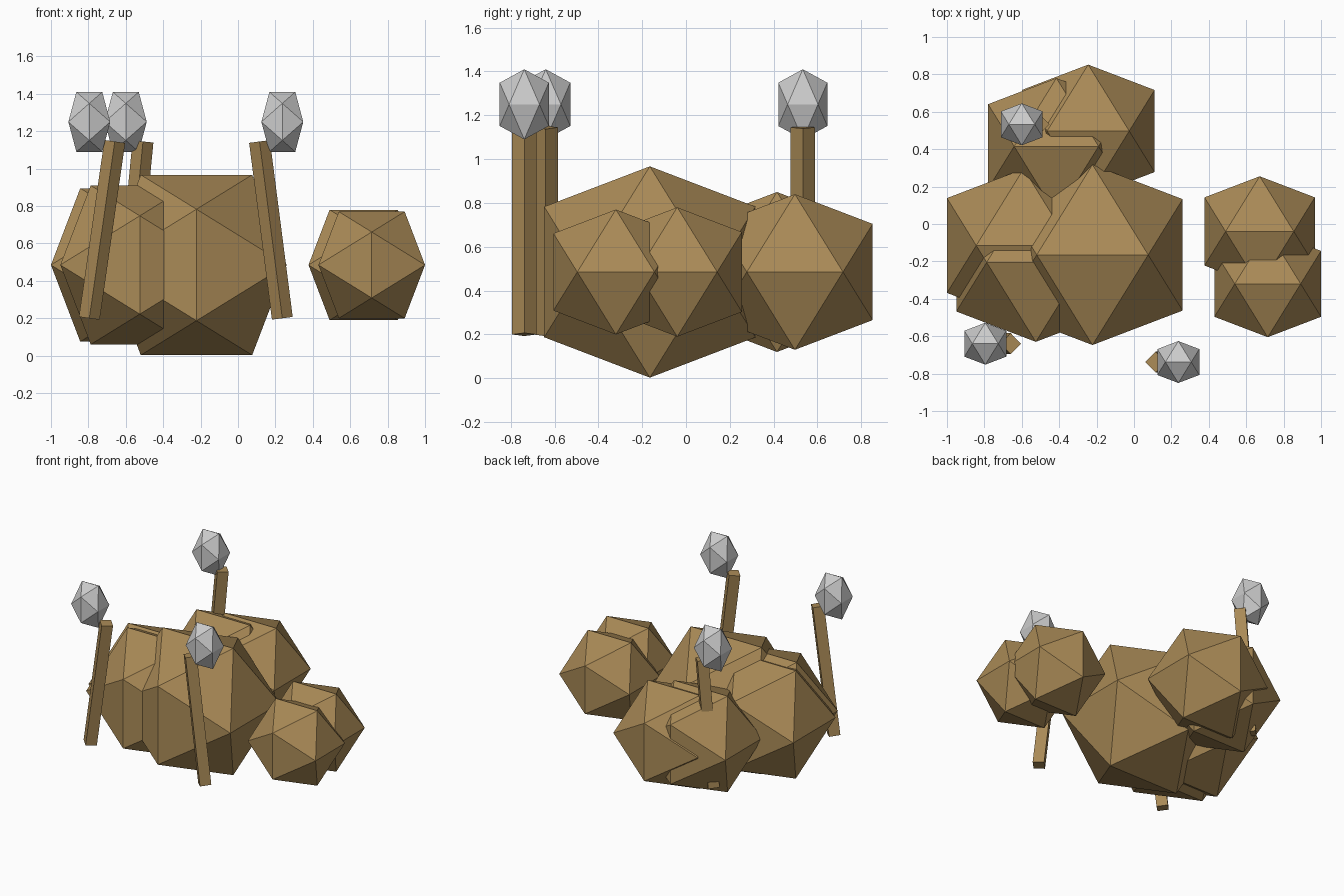
import bpy, math
from mathutils import Vector, Matrix

if "Cube" in bpy.data.objects:
    bpy.data.objects.remove(bpy.data.objects["Cube"])

PHI = (1 + 5 ** 0.5) / 2


def material(name, rgb):
    m = bpy.data.materials.new(name)
    m.diffuse_color = (*rgb, 1)
    m.use_nodes = True
    m.node_tree.nodes["Principled BSDF"].inputs["Base Color"].default_value = m.diffuse_color
    return m


BROWN = material("earthy brown", (0.40, 0.255, 0.094))
GREY = material("pale grey", (0.60, 0.60, 0.60))


def add_object(name, verts, faces, mat):
    mesh = bpy.data.meshes.new(name)
    mesh.from_pydata(verts, [], faces)
    mesh.materials.append(mat)
    obj = bpy.data.objects.new(name, mesh)
    bpy.context.collection.objects.link(obj)
    return obj


def icosahedron(name, centre, half, half_z, mat):
    """Twenty-sided lump with a level ridge along x at top and bottom."""
    s = (-1, 1)
    unit = [Vector(v) for i in s for j in s for v in
            ((i / PHI, 0, j), (0, i, j / PHI), (i, j / PHI, 0))]
    edge = 2 / PHI + 0.01
    faces = []
    for a in range(12):
        for b in range(a + 1, 12):
            for c in range(b + 1, 12):
                p, q, r = unit[a], unit[b], unit[c]
                if max((p - q).length, (q - r).length, (p - r).length) < edge:
                    out = (q - p).cross(r - p).dot(p) > 0
                    faces.append((a, b, c) if out else (a, c, b))
    c = Vector(centre)
    verts = [c + Vector((v.x * half, v.y * half, v.z * half_z)) for v in unit]
    return add_object(name, verts, faces, mat)


def stalk(name, bottom, top, radius, mat):
    """Four-sided post, corner-on, leaning sideways."""
    b, t = Vector(bottom), Vector(top)
    d = t - b
    turn = Matrix.Rotation(math.atan2(d.x, d.z), 3, 'Y')
    ring = [turn @ Vector((radius * math.cos(k * math.pi / 2),
                           radius * math.sin(k * math.pi / 2), 0)) for k in range(4)]
    faces = [(k, (k + 1) % 4, (k + 1) % 4 + 4, k + 4) for k in range(4)]
    faces += [(3, 2, 1, 0), (4, 5, 6, 7)]
    return add_object(name, [b + v for v in ring] + [t + v for v in ring], faces, mat)


# Clustered brown lumps, all centred at one height
MID = 0.485
for name, x, y, size in (
        ("main_lump", -0.222, -0.165, 0.482),
        ("left_lump", -0.590, -0.115, 0.410),
        ("left_front_lump", -0.525, -0.205, 0.425),
        ("back_lump", -0.245, 0.497, 0.355),
        ("back_left_lump", -0.415, 0.415, 0.365),
        ("right_lump", 0.672, -0.040, 0.295),
        ("right_front_lump", 0.715, -0.320, 0.285)):
    icosahedron(name, (x, y, MID), size, size, BROWN)

# Leaning stalks, each with a tall grey head directly above its foot
for name, x, y, lean in (("left", -0.795, -0.640, 0.136),
                         ("right", 0.237, -0.738, -0.122),
                         ("back", -0.600, 0.533, 0.092)):
    stalk(name + "_stalk", (x, y, 0.20), (x + lean, y, 1.145), 0.056, BROWN)
    icosahedron(name + "_head", (x, y, 1.25), 0.112, 0.16, GREY)
